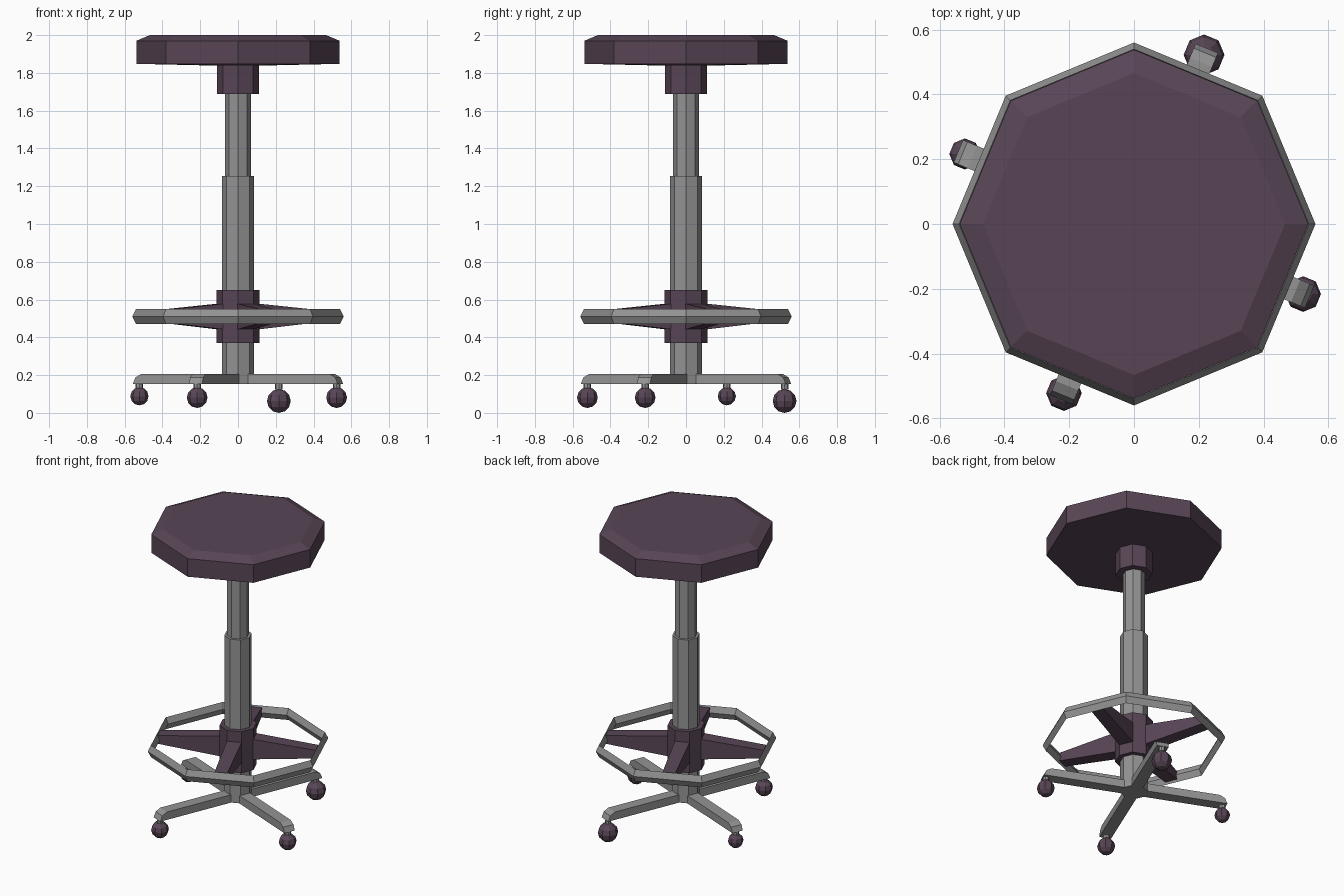
import bpy, bmesh
from math import sin, cos, pi, radians
from mathutils import Matrix

if "Cube" in bpy.data.objects:
    bpy.data.objects.remove(bpy.data.objects["Cube"])


def material(name, rgb):
    m = bpy.data.materials.new(name)
    m.diffuse_color = (*rgb, 1)
    m.use_nodes = True
    m.node_tree.nodes["Principled BSDF"].inputs["Base Color"].default_value = m.diffuse_color
    return m


PURPLE = material("plum", (0.098, 0.060, 0.092))
GREY = material("grey metal", (0.30, 0.295, 0.30))


def finish(name, bm, mat):
    bmesh.ops.recalc_face_normals(bm, faces=bm.faces[:])
    me = bpy.data.meshes.new(name)
    bm.to_mesh(me)
    bm.free()
    me.materials.append(mat)
    ob = bpy.data.objects.new(name, me)
    bpy.context.collection.objects.link(ob)
    return ob


def lathe(name, profile, mat, ring=False, n=8, centre=(0, 0)):
    """Spin (radius, z) points into an n-sided solid, or a closed ring."""
    bm = bmesh.new()
    rows = [[bm.verts.new((centre[0] + r * cos(2 * pi * k / n),
                           centre[1] + r * sin(2 * pi * k / n), z))
             for k in range(n)] for r, z in profile]
    pairs = list(zip(rows, rows[1:]))
    if ring:
        pairs.append((rows[-1], rows[0]))
    else:
        bm.faces.new(rows[0])
        bm.faces.new(rows[-1])
    for a, b in pairs:
        for k in range(n):
            j = (k + 1) % n
            bm.faces.new((a[k], a[j], b[j], b[k]))
    return finish(name, bm, mat)


def arm(name, side, w0, w1, angle, mat):
    """Extrude a side outline (distance, z) across a tapering width, then turn it."""
    bm = bmesh.new()
    far = max(d for d, z in side)
    rows = [[bm.verts.new((d, s * (w0 + (w1 - w0) * d / far) / 2, z)) for d, z in side]
            for s in (-1, 1)]
    bm.faces.new(rows[0])
    bm.faces.new(rows[1])
    n = len(side)
    for k in range(n):
        j = (k + 1) % n
        bm.faces.new((rows[0][k], rows[0][j], rows[1][j], rows[1][k]))
    bmesh.ops.rotate(bm, verts=bm.verts[:], matrix=Matrix.Rotation(radians(angle), 3, 'Z'))
    return finish(name, bm, mat)


# Seat with bevelled top, and its hub
lathe("seat", [(0.10, 1.838), (0.538, 1.848), (0.538, 1.97), (0.466, 2.0)], PURPLE)
lathe("seat_hub", [(0.112, 1.688), (0.112, 1.845)], PURPLE)

# Telescoping column
lathe("upper_column", [(0.068, 1.20), (0.068, 1.70)], GREY)
lathe("lower_column", [(0.085, 0.153), (0.085, 1.254)], GREY)

# Foot ring, its collar and spokes
lathe("foot_ring", [(0.56, 0.51), (0.54, 0.55), (0.52, 0.51), (0.54, 0.47)], GREY, ring=True)
lathe("ring_collar", [(0.115, 0.37), (0.115, 0.65)], PURPLE)
for i in range(4):
    arm(f"ring_spoke_{i + 1}",
        [(0.08, 0.44), (0.495, 0.485), (0.495, 0.54), (0.08, 0.58)],
        0.095, 0.08, 22.5 + 90 * i, PURPLE)

# Base legs, caster stems and ball casters (sizes differ slightly)
for i, r in enumerate((0.063, 0.048, 0.055, 0.055)):
    a = 67.5 + 90 * i
    arm(f"base_leg_{i + 1}",
        [(0, 0.153), (0.587, 0.153), (0.572, 0.188), (0.54, 0.206), (0, 0.206)],
        0.075, 0.075, a, GREY)
    x, y = 0.565 * cos(radians(a)), 0.565 * sin(radians(a))
    lathe(f"caster_stem_{i + 1}", [(0.02, 0.125), (0.02, 0.155)], GREY, centre=(x, y))
    bm = bmesh.new()
    bmesh.ops.create_uvsphere(bm, u_segments=8, v_segments=6, radius=r,
                              matrix=Matrix.Translation((x, y, 0.136 - r)))
    low = min(v.co.z for v in bm.verts)
    if i == 0:  # the largest ball touches the ground
        bmesh.ops.translate(bm, verts=bm.verts[:], vec=(0, 0, -low))
    finish(f"caster_{i + 1}", bm, PURPLE)
